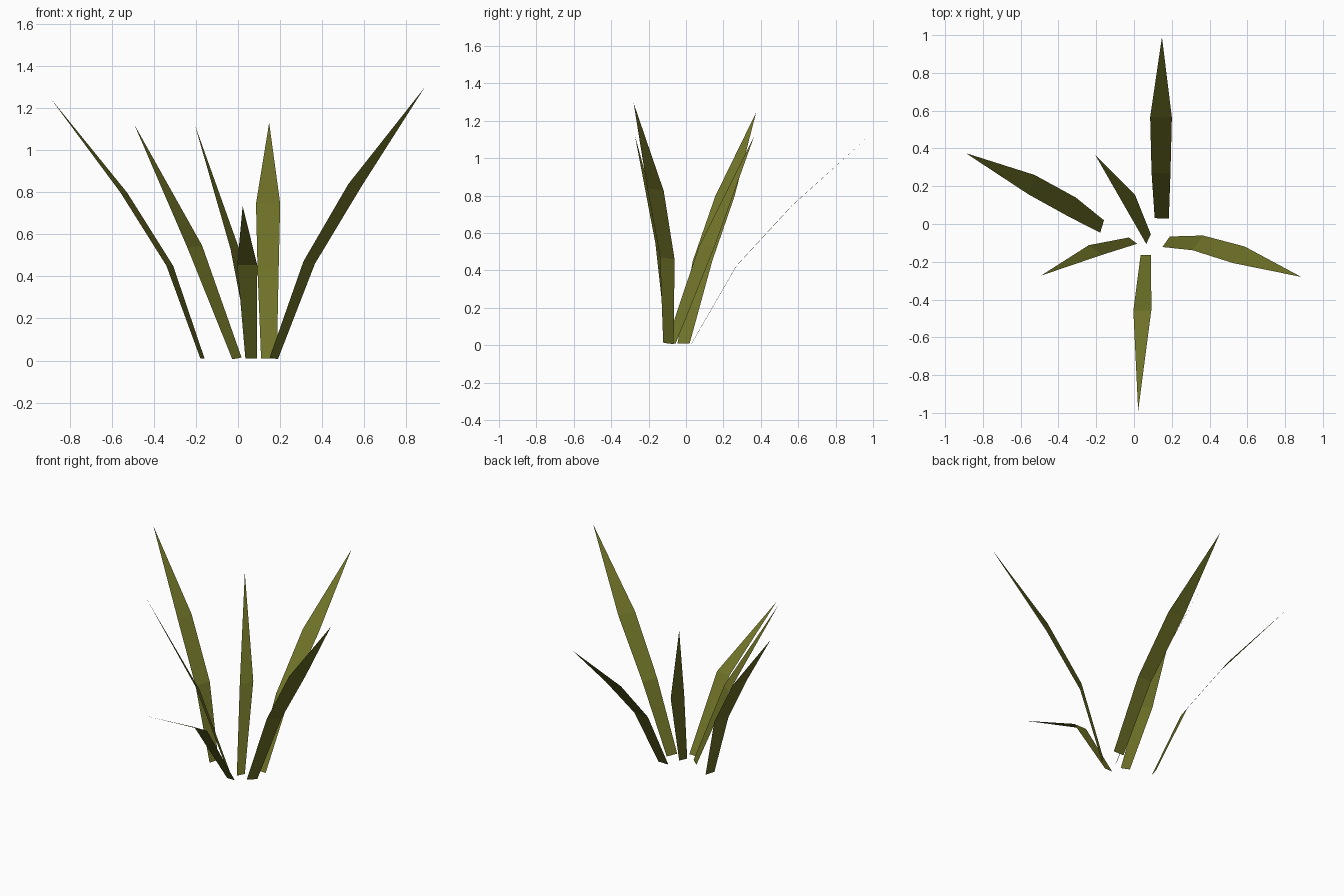
import bpy
import math
from mathutils import Vector

if "Cube" in bpy.data.objects:
    bpy.data.objects.remove(bpy.data.objects["Cube"])

olive = bpy.data.materials.new("olive green")
olive.diffuse_color = (0.155, 0.165, 0.02, 1)
olive.use_nodes = True
olive.node_tree.nodes["Principled BSDF"].inputs["Base Color"].default_value = olive.diffuse_color


def blade(name, angle, tilt, stations, tip):
    """Flat ribbon along stations (x, y, z, width), ending in a point.
    angle: heading of the cross direction, tilt: its slope."""
    a = math.radians(angle)
    across = Vector((math.cos(a), math.sin(a), tilt))
    verts, faces = [], []
    for x, y, z, w in stations:
        c = Vector((x, y, z))
        verts += [c - across * w / 2, c + across * w / 2]
    for i in range(0, len(verts) - 2, 2):
        faces.append((i, i + 1, i + 3, i + 2))
    n = len(verts)
    verts.append(Vector(tip))
    faces.append((n - 2, n - 1, n))
    mesh = bpy.data.meshes.new(name)
    mesh.from_pydata(verts, [], faces)
    mesh.materials.append(olive)
    bpy.context.collection.objects.link(bpy.data.objects.new(name, mesh))


# Tall blades with two bends
blade("back_blade", -1, 0,
      [(0.147, 0.03, 0.01, 0.075), (0.143, 0.27, 0.425, 0.1), (0.143, 0.565, 0.745, 0.115)],
      (0.148, 0.99, 1.13))
blade("left_blade", 73, 0,
      [(-0.169, -0.013, 0.01, 0.068), (-0.324, 0.088, 0.45, 0.109), (-0.542, 0.208, 0.797, 0.108)],
      (-0.89, 0.375, 1.245))
blade("right_blade", 55, -0.12,
      [(0.17, -0.094, 0.01, 0.068), (0.338, -0.1, 0.465, 0.095), (0.555, -0.163, 0.832, 0.107)],
      (0.885, -0.28, 1.295))

# Shorter blades with one bend
blade("front_blade", 0, 0,
      [(0.063, -0.165, 0.01, 0.056), (0.044, -0.458, 0.453, 0.095)],
      (0.022, -0.99, 0.735))
blade("front_left_blade", -37, 0.15,
      [(-0.005, -0.088, 0.01, 0.055), (-0.205, -0.138, 0.54, 0.086)],
      (-0.492, -0.273, 1.12))
blade("back_left_blade", 64, 0,
      [(0.077, -0.08, 0.01, 0.056), (-0.015, 0.112, 0.53, 0.094)],
      (-0.205, 0.365, 1.12))
